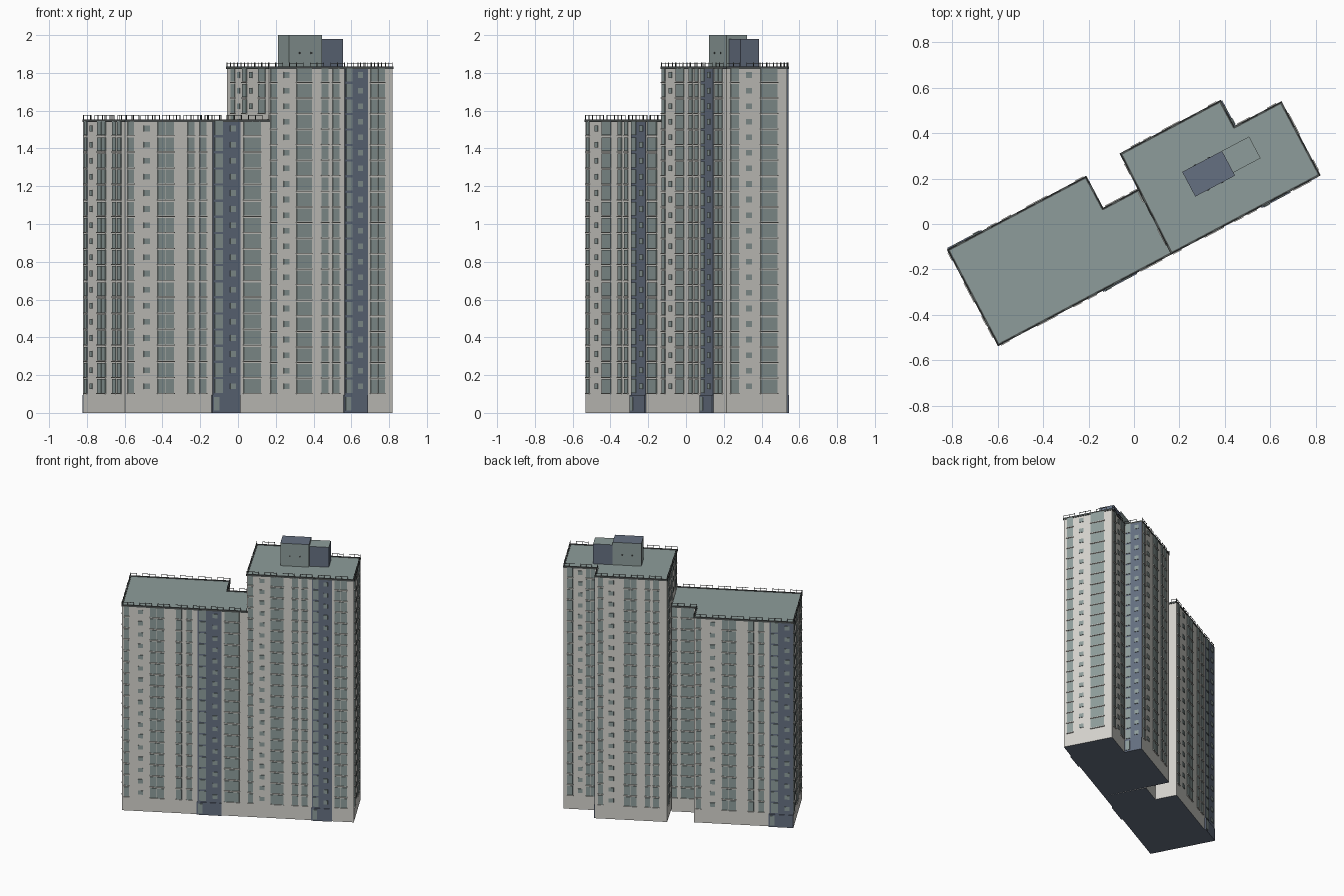
import bpy, bmesh, math
from mathutils import Matrix, Vector

if "Cube" in bpy.data.objects:
    bpy.data.objects.remove(bpy.data.objects["Cube"])

# Everything is laid out in a plan frame (u along the slab, v across), then turned into place
PLACE = Matrix.Translation((-0.597, -0.533, 0)) @ Matrix.Rotation(math.radians(27.9), 4, 'Z')
LOW, TALL, BASE = 1.55, 1.83, 0.10


def material(name, rgb):
    m = bpy.data.materials.new(name)
    m.diffuse_color = (*rgb, 1)
    m.use_nodes = True
    m.node_tree.nodes["Principled BSDF"].inputs["Base Color"].default_value = m.diffuse_color
    return m


WALL = material("warm_grey_wall", (0.66, 0.65, 0.61))
GLASS = material("grey_green_glass", (0.27, 0.335, 0.325))
SLATE = material("slate_blue", (0.13, 0.16, 0.22))
TRIM = material("dark_trim", (0.075, 0.085, 0.083))


def finish(name, bm, mats):
    bm.transform(PLACE)
    bmesh.ops.recalc_face_normals(bm, faces=bm.faces)
    me = bpy.data.meshes.new(name)
    bm.to_mesh(me)
    bm.free()
    for m in mats:
        me.materials.append(m)
    ob = bpy.data.objects.new(name, me)
    bpy.context.collection.objects.link(ob)


def prism(name, pts, z0, z1, mats):
    """Extruded outline; mats = sides, top, bottom."""
    bm = bmesh.new()
    f = bm.faces.new([bm.verts.new((x, y, z0)) for x, y in pts])
    r = bmesh.ops.extrude_face_region(bm, geom=[f])
    bmesh.ops.translate(bm, vec=(0, 0, z1 - z0),
                        verts=[g for g in r['geom'] if isinstance(g, bmesh.types.BMVert)])
    bmesh.ops.recalc_face_normals(bm, faces=bm.faces)
    for f in bm.faces:
        f.material_index = 1 if f.normal.z > 0.5 else 2 if f.normal.z < -0.5 else 0
    finish(name, bm, mats)


def slab(bm, origin, d, s0, s1, z0, z1, out, back=0.002):
    """Box on a facade: s along direction d, standing out from the wall by `out`."""
    o, d = Vector((*origin, 0)), Vector((*d, 0))
    n = Vector((d.y, -d.x, 0))
    m = Matrix((d, n, Vector((0, 0, 1)))).transposed().to_4x4()
    m.translation = o + d * (s0 + s1) / 2 + n * (out - back) / 2 + Vector((0, 0, (z0 + z1) / 2))
    bmesh.ops.create_cube(bm, size=1, matrix=m @ Matrix.Diagonal((s1 - s0, out + back, z1 - z0, 1)))


def facade(name, origin, d, cols, rows, pitch, slates=(), top=LOW, first=0):
    """Columns are (start, end, kind): L tall, B broad pair, W broad single, S small."""
    win, sill, band = bmesh.new(), bmesh.new(), bmesh.new()
    for a, b in slates:
        slab(band, origin, d, a, b, 0, top - 0.008, 0.004)
        slab(band, origin, d, a - 0.006, b, 0, 0.095, 0.009)      # entrance surround
        slab(win, origin, d, a + 0.003, a + 0.035, 0.012, 0.085, 0.012)
    for a, b, kind in cols:
        on_slate = any(p <= a <= q for p, q in slates)
        out = 0.008 if on_slate else 0.004
        for k in range(first, rows):
            z = BASE + k * pitch
            if kind == 'S':
                slab(win, origin, d, a, b, z + 0.026, z + 0.056, out)
                continue
            m = (a + b) / 2
            spans = [(a, m - 0.002), (m + 0.002, b)] if kind == 'B' else [(a, b)]
            for p, q in spans:
                slab(win, origin, d, p, q, z + 0.006, z + pitch - 0.006, out)
            if not on_slate:
                slab(sill, origin, d, a - 0.003, b + 0.003, z, z + 0.005, 0.008)
    for part, bm, m in (("windows", win, GLASS), ("sills", sill, WALL), ("slate_band", band, SLATE)):
        if bm.verts:
            finish(f"{name}_{part}", bm, [m])
        else:
            bm.free()


def roof_edge(name, pts, z):
    """Dark coping and a light railing following the roof outline."""
    rim, rail = bmesh.new(), bmesh.new()
    for p, q in zip(pts, pts[1:]):
        v = Vector(q) - Vector(p)
        length, d = v.length, v.normalized()
        slab(rim, p, d, -0.003, length + 0.003, z - 0.009, z + 0.004, 0.004, 0.006)
        n = max(1, round(length / 0.042))
        step = length / n
        for i in range(n + 1):
            slab(rail, p, d, i * step - 0.0015, i * step + 0.0015, z, z + 0.026, 0.001)
            if i < n and i % 3 != 2:
                slab(rail, p, d, i * step, (i + 1) * step, z + 0.021, z + 0.0235, 0.001)
    finish(name + "_coping", rim, [TRIM])
    finish(name + "_railing", rail, [TRIM])


# Two wings
low = [(0.862, 0.315), (0.687, 0.315), (0.687, 0.474), (0, 0.474), (0, 0), (0.862, 0)]
tall = [(0.862, 0), (1.6, 0), (1.6, 0.362), (1.366, 0.362), (1.366, 0.492), (0.87, 0.492)]
prism("low_wing", low, 0, LOW, [WALL, GLASS, SLATE])
prism("tall_wing", tall, 0, TALL, [WALL, GLASS, SLATE])
roof_edge("low_roof", low, LOW)
roof_edge("tall_roof", tall + tall[:1], TALL)

# Low wing facades; front and back share the same run of windows
LP, TP = (LOW - BASE) / 17, (TALL - BASE) / 21
run = [(0.013, 0.05, 'L'), (0.11, 0.145, 'S'), (0.193, 0.29, 'B'), (0.373, 0.413, 'L'),
       (0.445, 0.485, 'L'), (0.533, 0.58, 'L'), (0.625, 0.66, 'S')]
facade("low_front", (0, 0), (1, 0), run + [(0.708, 0.81, 'W')], 17, LP, [(0.523, 0.687)])
facade("low_back", (0.687, 0.474), (-1, 0), run, 17, LP, [(0.523, 0.686)])
facade("low_left", (0, 0.474), (0, -1),
       [(0.014, 0.045, 'L'), (0.075, 0.105, 'S'), (0.164, 0.254, 'B'), (0.33, 0.37, 'L'),
        (0.39, 0.43, 'L')], 17, LP)
facade("low_link_back", (0.87, 0.315), (-1, 0), [(0.01, 0.045, 'L'), (0.075, 0.165, 'W')], 17, LP)

# Tall wing facades
facade("tall_front", (0.862, 0), (1, 0),
       [(0.008, 0.044, 'L'), (0.087, 0.121, 'S'), (0.165, 0.254, 'W'), (0.313, 0.354, 'L'),
        (0.379, 0.419, 'L'), (0.459, 0.495, 'L'), (0.529, 0.559, 'S'), (0.607, 0.646, 'L'),
        (0.652, 0.691, 'L')], 21, TP, [(0.451, 0.589)], TALL)
facade("tall_right", (1.6, 0), (0, 1),
       [(0.024, 0.07, 'L'), (0.114, 0.148, 'S'), (0.203, 0.303, 'W')], 21, TP)
facade("tall_back_end", (1.6, 0.362), (-1, 0),
       [(0.025, 0.063, 'L'), (0.1, 0.13, 'S'), (0.155, 0.215, 'B')], 21, TP)
facade("tall_notch", (1.366, 0.362), (0, 1),
       [(0.01, 0.045, 'L'), (0.075, 0.105, 'S')], 21, TP, [(0.006, 0.129)], TALL)
facade("tall_back", (1.366, 0.492), (-1, 0),
       [(0.02, 0.055, 'L'), (0.092, 0.128, 'S'), (0.2, 0.285, 'B'), (0.345, 0.378, 'L'),
        (0.40, 0.44, 'L')], 21, TP)
facade("tall_left", (0.87, 0.492), (0, -1),
       [(0.05, 0.095, 'L'), (0.12, 0.15, 'S')], 21, TP)
facade("tall_left_upper", (0.864, 0.492), (0, -1),
       [(0.19, 0.232, 'L'), (0.27, 0.30, 'S'), (0.372, 0.447, 'B')], 21, TP, first=18)


# Rooftop plant rooms
def rect(u0, u1, v0, v1):
    return [(u0, v0), (u1, v0), (u1, v1), (u0, v1)]


prism("plant_room", rect(1.072, 1.27, 0.172, 0.295), TALL, 2.0, [GLASS, SLATE, GLASS])
prism("lift_room", rect(1.27, 1.405, 0.187, 0.295), TALL, 1.98, [SLATE, GLASS, SLATE])
vents = bmesh.new()
for org, d in (((1.072, 0.172), (1, 0)), ((1.27, 0.295), (-1, 0))):
    for s in (0.06, 0.13):
        slab(vents, org, d, s, s + 0.01, 1.90, 1.91, 0.003)
finish("plant_room_vents", vents, [TRIM])
